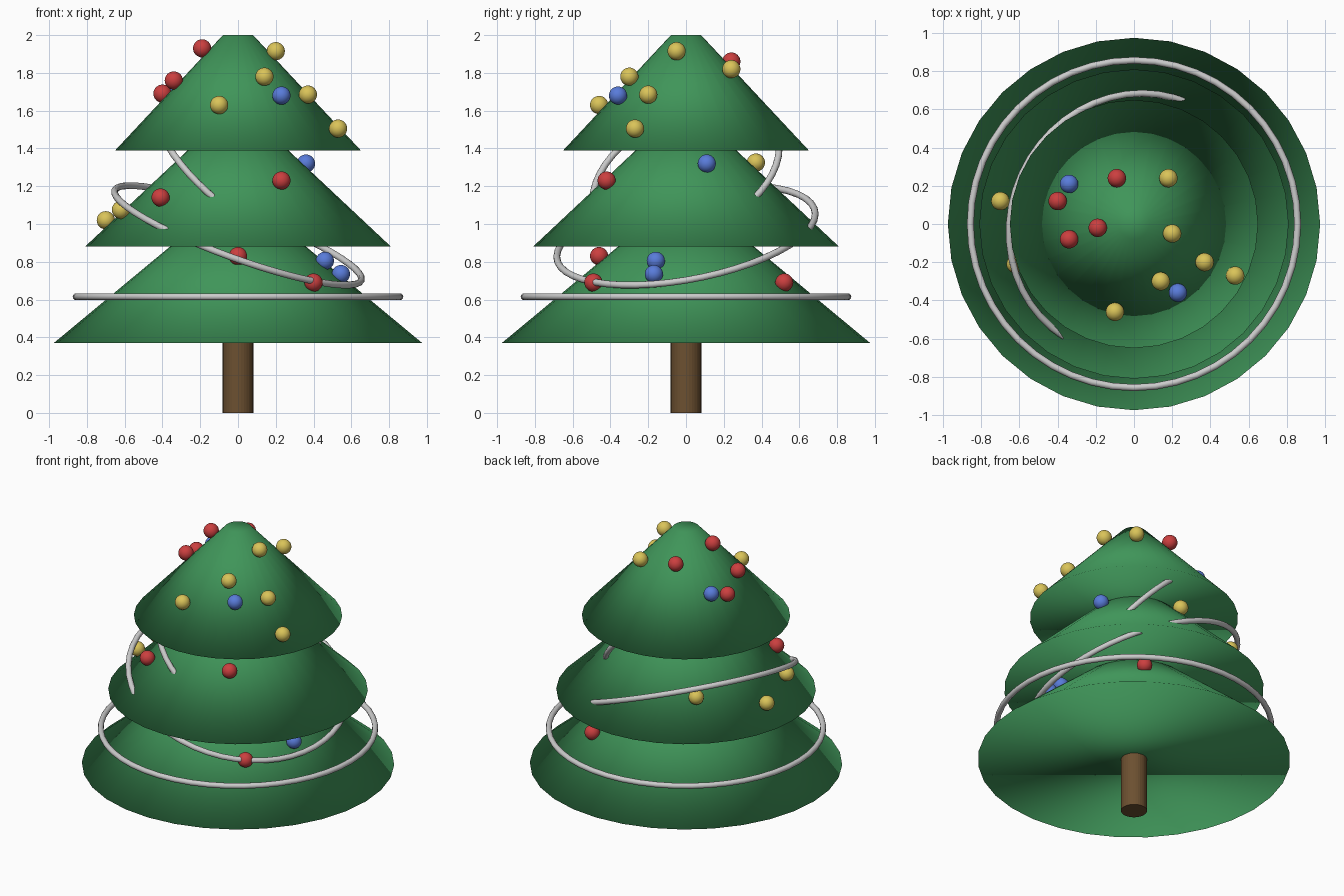
import bpy
from math import radians

if "Cube" in bpy.data.objects:
    bpy.data.objects.remove(bpy.data.objects["Cube"])


def material(name, rgb):
    m = bpy.data.materials.new(name)
    m.diffuse_color = (*rgb, 1)
    m.use_nodes = True
    m.node_tree.nodes["Principled BSDF"].inputs["Base Color"].default_value = m.diffuse_color
    return m


green = material("green", (0.05, 0.30, 0.10))
brown = material("brown", (0.15, 0.08, 0.03))
red = material("red", (0.60, 0.05, 0.05))
gold = material("gold", (0.70, 0.55, 0.10))
blue = material("blue", (0.10, 0.20, 0.70))


def finish(name, mat=None, smooth=True):
    ob = bpy.context.object
    ob.name = name
    if mat:
        ob.data.materials.append(mat)
    if smooth:
        bpy.ops.object.shade_smooth()
    return ob


# trunk
bpy.ops.mesh.primitive_cylinder_add(vertices=32, radius=0.081, depth=0.41,
                                    location=(0, 0, 0.205))
finish("trunk", brown, smooth=False)

# three foliage tiers: base height, base radius, top radius (fully smooth, caps included)
H = 0.61
for i, (z, r1, r2) in enumerate([(0.37, 0.975, 0.24), (0.88, 0.81, 0.16), (1.39, 0.65, 0.08)]):
    bpy.ops.mesh.primitive_cone_add(vertices=32, radius1=r1, radius2=r2, depth=H,
                                    location=(0, 0, z + H / 2))
    finish(f"foliage_tier_{i + 1}", green)

# garland rings, each one smaller, higher and more tilted
for i, R in enumerate([0.857, 0.695, 0.525]):
    bpy.ops.mesh.primitive_torus_add(major_radius=R, minor_radius=0.018,
                                     major_segments=48, minor_segments=12,
                                     location=(0, 0, 0.615 + 0.325 * i),
                                     rotation=(radians(10 * i), radians(20 * i), 0))
    finish(f"garland_{i + 1}")

# baubles scattered on the tiers
baubles = {
    red: [(-.19, -.02, 1.93), (-.34, -.08, 1.76), (-.40, .12, 1.69), (-.09, .24, 1.86),
          (.23, -.42, 1.23), (-.41, -.40, 1.14), (.40, -.49, .69), (0, -.46, .83),
          (.35, .52, .69)],
    gold: [(.20, -.05, 1.915), (.14, -.30, 1.78), (-.10, -.46, 1.63), (.37, -.20, 1.685),
           (.53, -.27, 1.505), (.18, .24, 1.82), (-.07, .37, 1.325), (-.70, .12, 1.02),
           (-.62, -.21, 1.075), (-.40, .46, 1.11)],
    blue: [(.23, -.36, 1.68), (-.34, .21, 1.71), (.36, .11, 1.32), (.46, -.16, .805),
           (.545, -.17, .735)],
}
for mat, spots in baubles.items():
    for i, p in enumerate(spots):
        bpy.ops.mesh.primitive_uv_sphere_add(segments=32, ring_count=16, radius=0.048, location=p)
        finish(f"{mat.name}_bauble_{i + 1}", mat)
